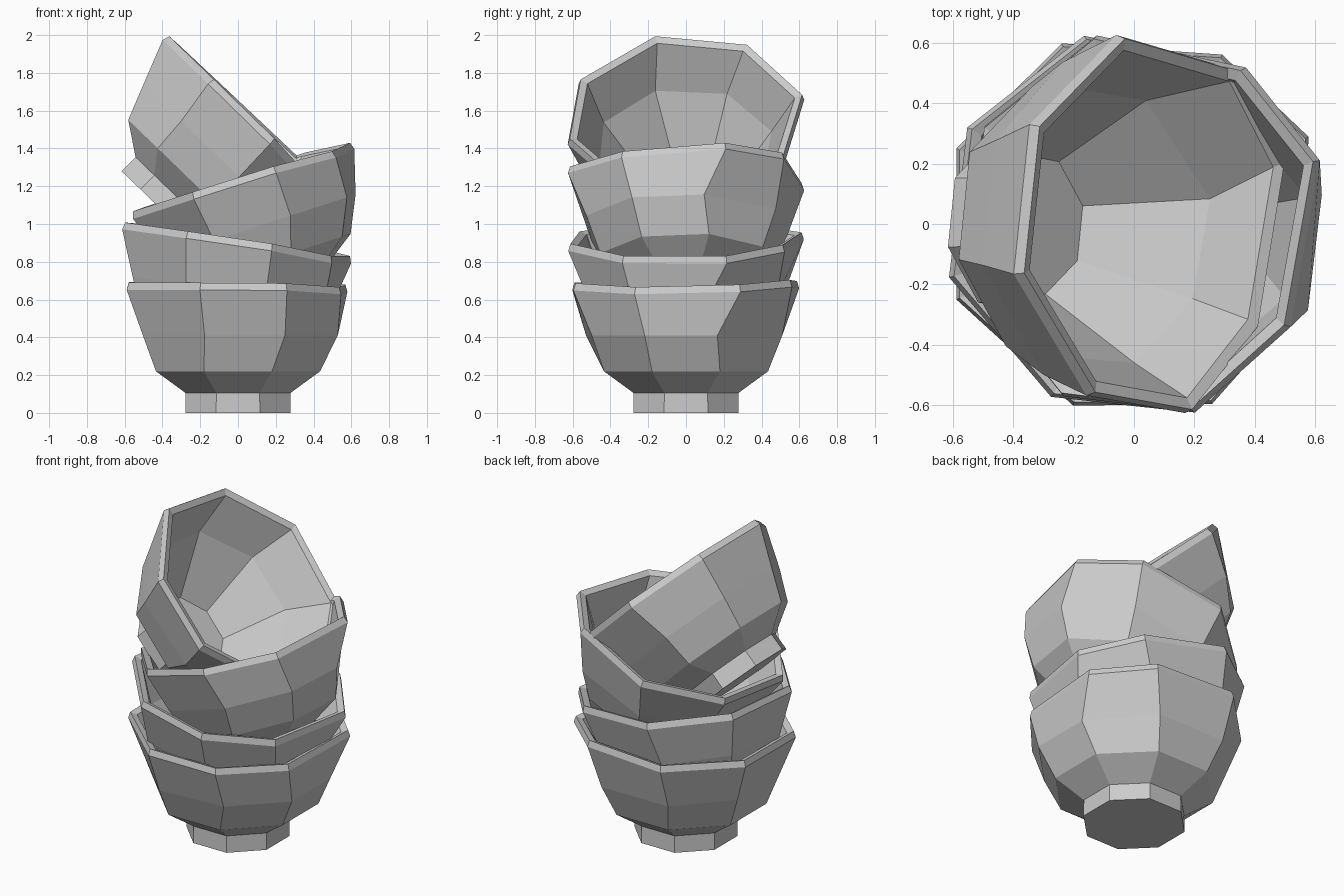
import bpy, bmesh
from math import radians, cos, sin
from mathutils import Matrix, Vector

if "Cube" in bpy.data.objects:
    bpy.data.objects.remove(bpy.data.objects["Cube"])

SIDES = 8
RIM = 0.68
# hand-made irregularity of each ring kind, per corner: angle (deg), radius, height
WOBBLE = {
    "none": ([0] * 8, [0] * 8, [0] * 8),
    "rim": ([4, -5, -0.7, -0.5, 0.5, 4, 1, -4],
            [0.005, -0.009, 0.003, -0.002, -0.002, -0.007, 0.008, -0.032],
            [-0.007, 0.018, 0.012, 0.006, 0.003, 0.003, 0, -0.02]),
    "belly": ([-5, -2, 2, 0, 0, 4, 4, 0],
              [-0.018, -0.01, -0.01, -0.025, -0.025, -0.012, -0.012, 0.002],
              [0] * 8),
    "inside": ([-5, 4, 4, 4, 5, 4, 4, 0],
               [0.02, -0.03, -0.01, 0, 0, 0, 0, 0],
               [0] * 8),
}

# (radius, height, wobble) from foot over the rim to the inner floor
PROFILE = [
    (0.302, 0.00, "none"), (0.300, 0.105, "none"), (0.470, 0.22, "none"),
    (0.570, 0.41, "belly"), (0.642, 0.648, "rim"), (0.630, 0.686, "rim"),
    (0.590, 0.672, "rim"), (0.487, 0.43, "inside"), (0.240, 0.10, "none"),
]


def bowl_mesh():
    bm = bmesh.new()
    rings = []
    for r, z, kind in PROFILE:
        twist, swell, lift = WOBBLE[kind]
        ring = []
        for i in range(SIDES):
            a = radians(22.5 + 45 * i + twist[i])
            rr = r + swell[i]
            ring.append(bm.verts.new((rr * cos(a), rr * sin(a), z + lift[i])))
        rings.append(ring)
    for lo, hi in zip(rings, rings[1:]):
        for i in range(SIDES):
            j = (i + 1) % SIDES
            bm.faces.new((lo[i], lo[j], hi[j], hi[i]))
    bm.faces.new(rings[0][::-1])
    bm.faces.new(rings[-1])
    bmesh.ops.recalc_face_normals(bm, faces=bm.faces)
    mesh = bpy.data.meshes.new("bowl")
    bm.to_mesh(mesh)
    bm.free()
    return mesh


# stack: name, rim centre, tilt about y, spin about own axis
STACK = [
    ("bottom_bowl", (0, 0, RIM), 0, 0),
    ("second_bowl", (0, 0, 0.915), 8, -7),
    ("third_bowl", (0.022, 0, 1.245), -18, -7.5),
    ("top_tipped_bowl", (0.066, 0, 1.566), 44, -8),
]
mesh = bowl_mesh()
for name, centre, tilt, spin in STACK:
    bowl = bpy.data.objects.new(name, mesh)
    bpy.context.collection.objects.link(bowl)
    bowl.matrix_world = (Matrix.Translation(Vector(centre))
                         @ Matrix.Rotation(radians(tilt), 4, 'Y')
                         @ Matrix.Rotation(radians(spin), 4, 'Z')
                         @ Matrix.Translation((0, 0, -RIM)))
